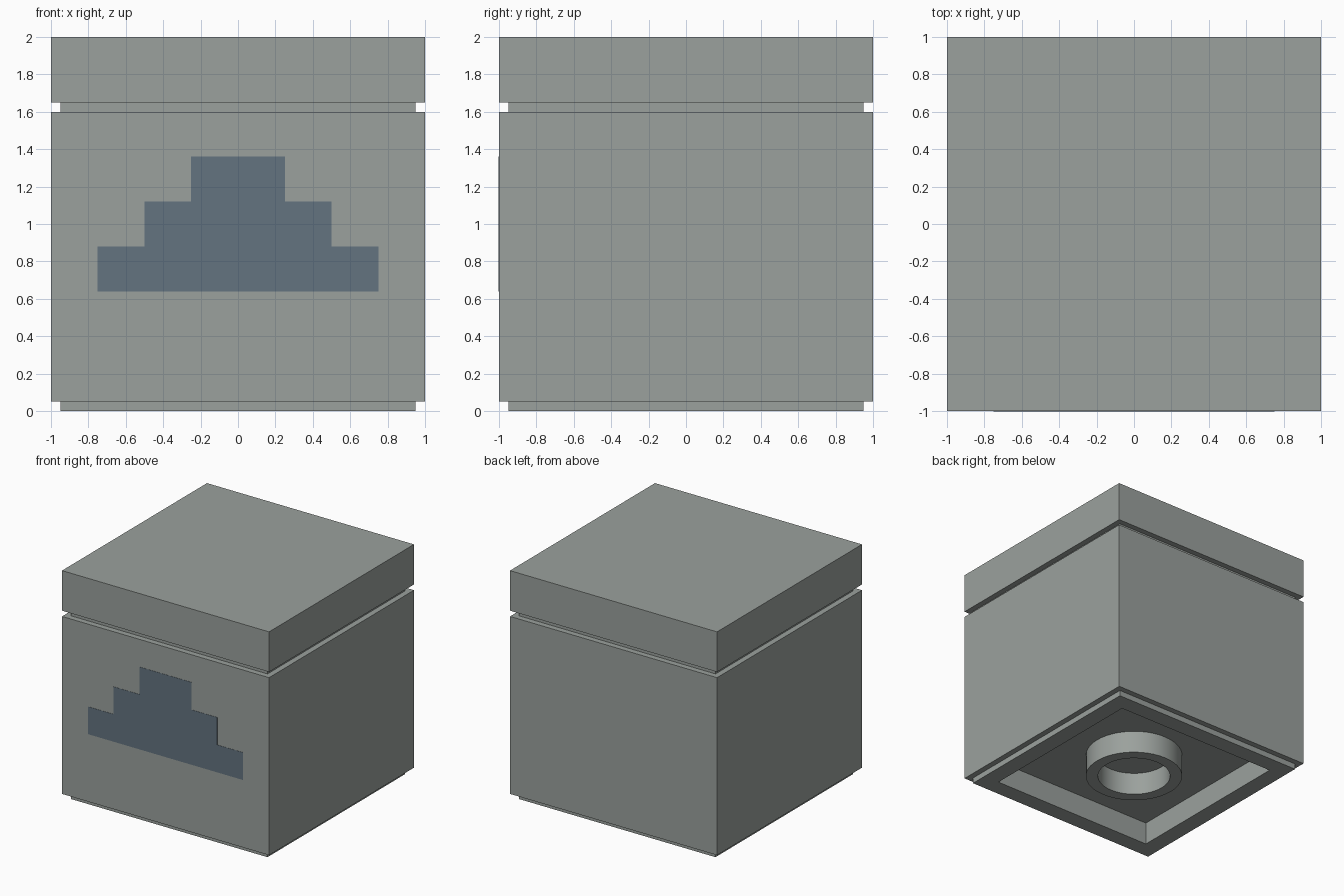
import bpy
import bmesh
import math

cube = bpy.data.objects.get("Cube")
if cube:
    bpy.data.objects.remove(cube, do_unlink=True)


def make_material(name, srgb):
    linear = [((c / 255 + 0.055) / 1.055) ** 2.4 for c in srgb] + [1.0]
    mat = bpy.data.materials.new(name)
    mat.use_nodes = True
    mat.diffuse_color = linear
    bsdf = next(n for n in mat.node_tree.nodes if n.type == 'BSDF_PRINCIPLED')
    bsdf.inputs["Base Color"].default_value = linear
    return mat


def make_object(name, bm, mat):
    bmesh.ops.recalc_face_normals(bm, faces=bm.faces)
    mesh = bpy.data.meshes.new(name)
    bm.to_mesh(mesh)
    bm.free()
    mesh.materials.append(mat)
    obj = bpy.data.objects.new(name, mesh)
    bpy.context.collection.objects.link(obj)
    return obj


def loft(bm, profile, sides, cap=False, close=False):
    """Sweep a (radius, height) profile around z; four sides give a square."""
    square = sides == 4
    grow = math.sqrt(2) if square else 1
    turn = math.pi / 4 if square else 0
    rings = []
    for r, z in profile:
        angles = [turn + math.tau * i / sides for i in range(sides)]
        rings.append([bm.verts.new((r * grow * math.cos(a), r * grow * math.sin(a), z))
                      for a in angles])
    pairs = list(zip(rings, rings[1:]))
    if close:
        pairs.append((rings[-1], rings[0]))
    for low, high in pairs:
        for i in range(sides):
            j = (i + 1) % sides
            bm.faces.new((low[i], low[j], high[j], high[i]))
    if cap:
        bm.faces.new(rings[0])
        bm.faces.new(rings[-1])


grey = make_material("stone grey", (155, 161, 157))
blue = make_material("sand blue", (99, 115, 128))

# Box with hollow underside, stepped foot, groove and lid
bm = bmesh.new()
loft(bm, [(0.8, 0.2), (0.8, 0), (0.95, 0), (0.95, 0.05), (1, 0.05), (1, 1.6),
          (0.95, 1.6), (0.95, 1.65), (1, 1.65), (1, 2)], 4, cap=True)
make_object("box_body", bm, grey)

# Round tube in the underside hollow
bm = bmesh.new()
loft(bm, [(0.4, 0), (0.4, 0.2), (0.3, 0.2), (0.3, 0)], 48, close=True)
tube = make_object("underside_tube", bm, grey)
bpy.context.view_layer.objects.active = tube
tube.select_set(True)
bpy.ops.object.shade_smooth_by_angle(angle=math.radians(35))

# Stepped emblem on the front: one outline, mirrored left to right
right_side = []
for step in range(3):
    x = 0.75 - 0.25 * step
    z = 0.64 + 0.24 * step
    right_side += [(x, z), (x, z + 0.24)]
outline = right_side + [(-x, z) for x, z in reversed(right_side)]
bm = bmesh.new()
face = bm.faces.new([bm.verts.new((x, -1.002, z)) for x, z in outline])
back = bmesh.ops.extrude_face_region(bm, geom=[face], use_keep_orig=True)
moved = [v for v in back["geom"] if isinstance(v, bmesh.types.BMVert)]
bmesh.ops.translate(bm, verts=moved, vec=(0, 0.004, 0))
make_object("front_emblem", bm, blue)
